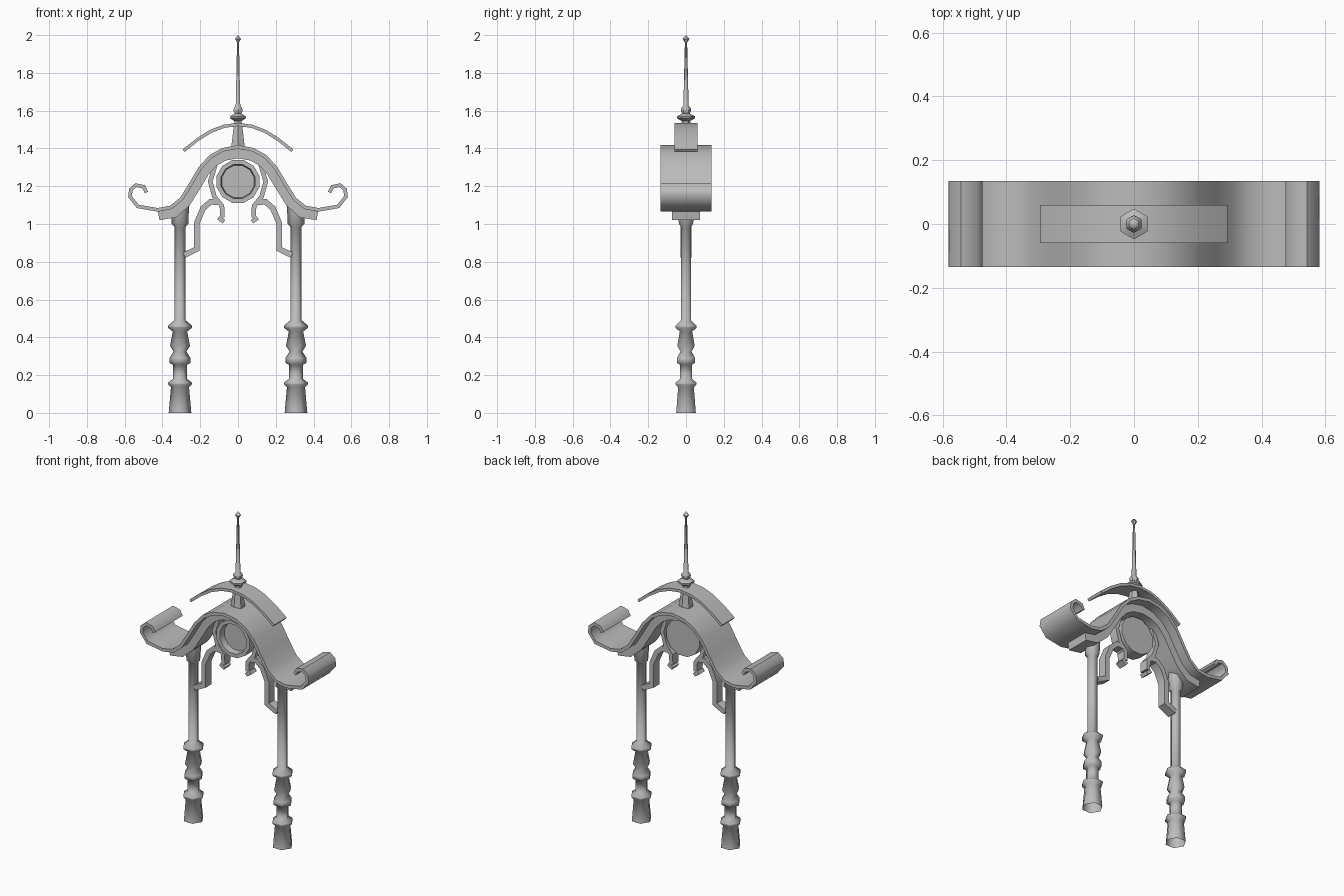
import bpy, bmesh, math
from mathutils import Vector

cube = bpy.data.objects.get("Cube")
if cube:
    bpy.data.objects.remove(cube)

GREY = (0.5, 0.5, 0.5, 1)
metal = bpy.data.materials.new("grey_metal")
metal.use_nodes = True
metal.diffuse_color = GREY
metal.node_tree.nodes["Principled BSDF"].inputs["Base Color"].default_value = GREY


def finish(name, bm, angle):
    bmesh.ops.recalc_face_normals(bm, faces=bm.faces)
    mesh = bpy.data.meshes.new(name)
    bm.to_mesh(mesh)
    bm.free()
    mesh.materials.append(metal)
    ob = bpy.data.objects.new(name, mesh)
    bpy.context.collection.objects.link(ob)
    bpy.ops.object.select_all(action="DESELECT")
    ob.select_set(True)
    bpy.context.view_layer.objects.active = ob
    bpy.ops.object.shade_smooth_by_angle(angle=math.radians(angle))
    return ob


def lathe(name, profile, x=0, sides=6, turn=0.0, angle=50):
    """Stack of (radius, height) rings around a vertical axis."""
    bm = bmesh.new()
    rings = []
    for r, z in profile:
        rings.append([bm.verts.new((x + r * math.cos(turn + math.tau * i / sides),
                                    r * math.sin(turn + math.tau * i / sides), z))
                      for i in range(sides)])
    for a, b in zip(rings, rings[1:]):
        for i in range(sides):
            j = (i + 1) % sides
            bm.faces.new((a[i], a[j], b[j], b[i]))
    bmesh.ops.remove_doubles(bm, verts=bm.verts, dist=0.0001)
    return finish(name, bm, angle)


def strip(name, path, thick, depth, angle=35):
    """Flat bar following an x-z path, mitred at each bend."""
    pts = [Vector(p) for p in path]
    bm = bmesh.new()
    rows = []
    for i, p in enumerate(pts):
        d1 = (p - pts[i - 1]).normalized() if i else (pts[1] - p).normalized()
        d2 = (pts[i + 1] - p).normalized() if i < len(pts) - 1 else d1
        d = (d1 + d2).normalized()
        off = Vector((-d.y, d.x)) * thick / 2 / max(d.dot(d1), 0.5)
        rows.append([bm.verts.new((q.x, y, q.y)) for q, y in
                     ((p + off, -depth), (p + off, depth), (p - off, depth), (p - off, -depth))])
    for a, b in zip(rows, rows[1:]):
        for i in range(4):
            j = (i + 1) % 4
            bm.faces.new((a[i], a[j], b[j], b[i]))
    bm.faces.new(rows[0])
    bm.faces.new(rows[-1])
    return finish(name, bm, angle)


def both(half):
    """Complete a symmetric path from its +x half, which starts at x = 0."""
    return [(-x, z) for x, z in half[:0:-1]] + half


# Roof sheet with scrolled eaves, and the beam beneath it
strip("roof_sheet", both([(0, 1.408), (0.08, 1.393), (0.145, 1.357), (0.2, 1.297),
                          (0.25, 1.212), (0.3, 1.132), (0.355, 1.088), (0.425, 1.075),
                          (0.53, 1.093), (0.572, 1.145), (0.567, 1.182), (0.54, 1.206),
                          (0.5, 1.197), (0.484, 1.167)]), 0.019, 0.135, 50)
strip("roof_beam", both([(0, 1.373), (0.075, 1.36), (0.13, 1.328), (0.175, 1.278),
                         (0.225, 1.195), (0.275, 1.115), (0.34, 1.058),
                         (0.42, 1.045)]), 0.05, 0.075, 50)

# Small curved crest above the roof
strip("crest_sheet", both([(0, 1.527), (0.075, 1.517), (0.145, 1.49),
                           (0.215, 1.446), (0.288, 1.388)]), 0.017, 0.06, 35)

# Finial spire
lathe("finial", [(0.042, 1.4), (0.026, 1.52), (0.022, 1.545), (0.048, 1.56),
                 (0.048, 1.57), (0.02, 1.585), (0.028, 1.6), (0.025, 1.613),
                 (0.014, 1.625), (0.006, 1.96), (0.018, 1.98), (0, 2)],
      turn=math.pi / 2)

# Round medallion: rim with a recessed front face and a flat back
medallion = lathe("medallion", [(0, -0.03), (0.117, -0.03), (0.117, 0.05), (0.093, 0.05),
                                (0.088, 0.01), (0, 0.01)], sides=12, turn=math.pi / 12, angle=35)
medallion.rotation_euler.x = math.pi / 2
medallion.location.z = 1.225

COLUMN = [(0.06, 0), (0.048, 0.135), (0.063, 0.15), (0.063, 0.16), (0.038, 0.18),
          (0.038, 0.255), (0.056, 0.265), (0.056, 0.29), (0.034, 0.325), (0.053, 0.355),
          (0.038, 0.43), (0.063, 0.45), (0.063, 0.463), (0.03, 0.49), (0.03, 0.985),
          (0.044, 1.0), (0.048, 1.1)]

for side, s in (("left", 1), ("right", -1)):
    lathe(side + "_column", COLUMN, x=0.307 * s, angle=61)
    # Arched bracket from the column up to the scroll
    strip(side + "_bracket", [(s * x, z) for x, z in
          [(0.285, 0.835), (0.218, 0.868), (0.218, 1.005), (0.185, 1.083),
           (0.145, 1.118), (0.1, 1.115)]], 0.03, 0.028)
    # Scroll hugging the medallion
    strip(side + "_scroll", [(s * x, z) for x, z in
          [(0.118, 1.32), (0.147, 1.225), (0.125, 1.145), (0.085, 1.095),
           (0.083, 1.035)]], 0.024, 0.028)
    # Barbed tip of the scroll
    strip(side + "_scroll_tip", [(s * x, z) for x, z in
          [(0.104, 1.033), (0.074, 1.012)]], 0.022, 0.028)
